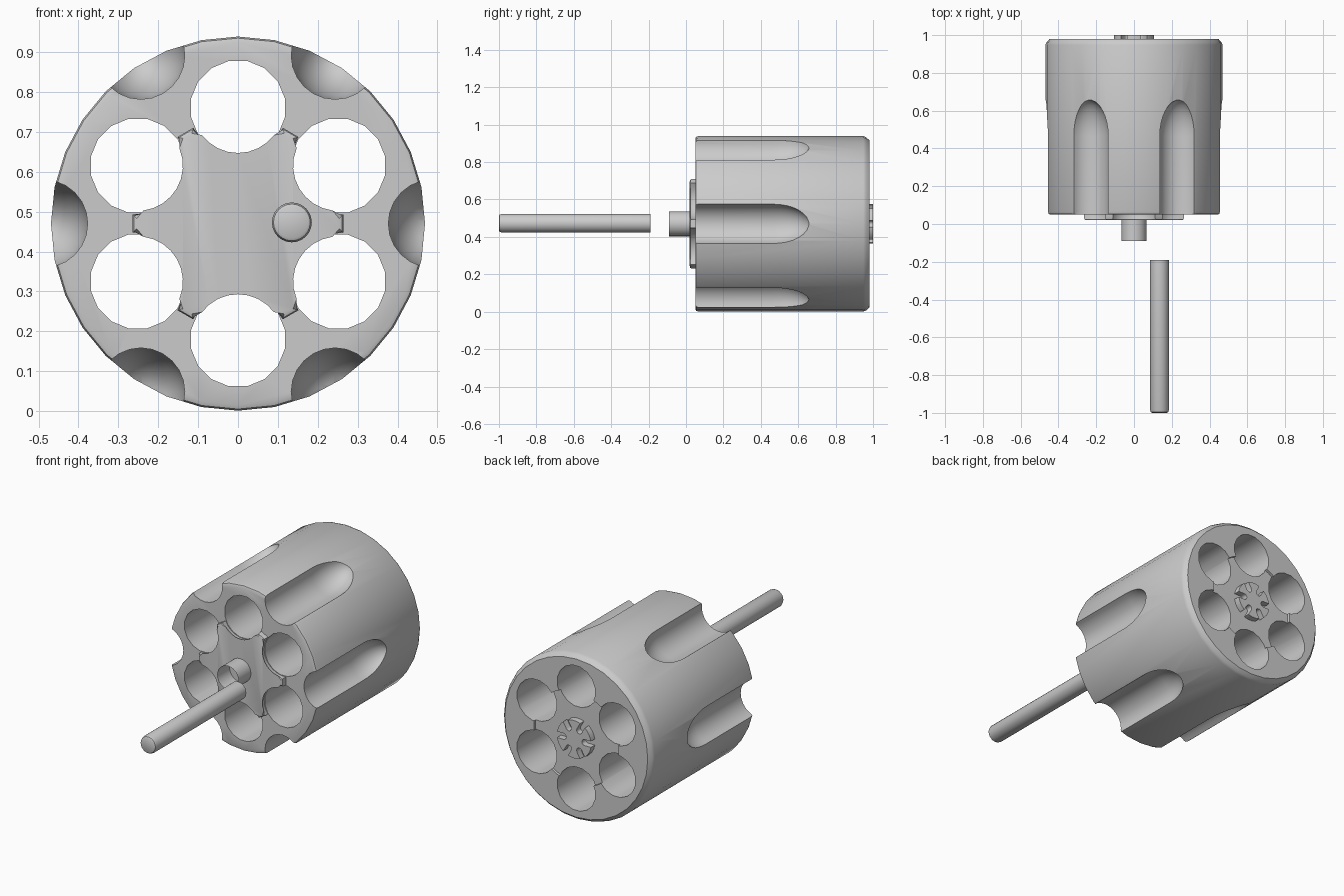
import bpy, bmesh
from math import sin, cos, pi, radians, acos, sqrt

if "Cube" in bpy.data.objects:
    bpy.data.objects.remove(bpy.data.objects["Cube"])

CZ = 0.47          # height of the main axis (which runs along y)
R = 0.469          # drum radius
HOLE_D, HOLE_R = 0.29, 0.12


def finish(name, bm, angle=35):
    bmesh.ops.recalc_face_normals(bm, faces=bm.faces)
    me = bpy.data.meshes.new(name)
    bm.to_mesh(me)
    bm.free()
    ob = bpy.data.objects.new(name, me)
    bpy.context.collection.objects.link(ob)
    smooth(ob, angle)
    return ob


def smooth(ob, angle=35):
    bpy.ops.object.select_all(action='DESELECT')
    ob.select_set(True)
    bpy.context.view_layer.objects.active = ob
    bpy.ops.object.shade_smooth_by_angle(angle=radians(angle))


def lathe(name, profile, n, cx=0.0, cz=CZ, phase=0.0, caps=(True, True)):
    """Rings of (radius, y) joined around a y-directed axis."""
    bm = bmesh.new()
    rings = [[bm.verts.new((cx + r * cos(phase + 2 * pi * i / n), y,
                            cz + r * sin(phase + 2 * pi * i / n)))
              for i in range(n)] for r, y in profile]
    for a, b in zip(rings, rings[1:]):
        for i in range(n):
            j = (i + 1) % n
            bm.faces.new((a[i], a[j], b[j], b[i]))
    if caps[0]:
        bm.faces.new(rings[0])
    if caps[1]:
        bm.faces.new(rings[-1])
    return finish(name, bm)


def prism(name, outline, y0, y1, bevel=0.0):
    """Outline in x/z around the main axis, extruded from y0 (front) to y1."""
    bm = bmesh.new()
    n = len(outline)
    f = [bm.verts.new((x, y0, CZ + z)) for x, z in outline]
    b = [bm.verts.new((x, y1, CZ + z)) for x, z in outline]
    bm.faces.new(f)
    bm.faces.new(b)
    for i in range(n):
        j = (i + 1) % n
        bm.faces.new((f[i], f[j], b[j], b[i]))
    if bevel:
        edges = [bm.edges.get((f[i], f[(i + 1) % n])) for i in range(n)]
        bmesh.ops.bevel(bm, geom=edges, offset=bevel, segments=2,
                        profile=0.5, affect='EDGES')
    return finish(name, bm)


def cut(ob, cutter):
    cutter.hide_render = True
    m = ob.modifiers.new("cut", 'BOOLEAN')
    m.operation, m.solver, m.object = 'DIFFERENCE', 'EXACT', cutter
    bpy.context.view_layer.objects.active = ob
    bpy.ops.object.modifier_apply(modifier=m.name)
    bpy.data.objects.remove(cutter, do_unlink=True)


# Drum with rounded front and back rims
drum = lathe("drum", [(R - 0.014, 0.05), (R - 0.004, 0.054), (R, 0.066),
                      (R, 0.948), (R - 0.006, 0.963), (R - 0.022, 0.98)], 32)

# Shallow round seat in the back face
cut(drum, lathe("seat_cutter", [(0.265, 0.965), (0.265, 1.1)], 48))

# Six bores and six round-ended flutes
flute = [(0.11, -0.1), (0.11, 0.465)]
flute += [(0.11 * cos(t * pi / 16), 0.465 + 0.195 * sin(t * pi / 16))
          for t in range(1, 8)] + [(0.004, 0.66)]
for k in range(6):
    a = radians(30 + 60 * k)
    cut(drum, lathe("bore_cutter", [(HOLE_R, -0.2), (HOLE_R, 1.2)], 16,
                    HOLE_D * cos(a), CZ + HOLE_D * sin(a), pi / 16))
    a = radians(60 * k)
    cut(drum, lathe("flute_cutter", flute, 24,
                    0.487 * cos(a), CZ + 0.487 * sin(a), a))
smooth(drum, 30)

# Six-armed star plate on the front, scooped around the bores
rs, arm = 0.123, 0.265
half = acos((HOLE_D ** 2 + rs ** 2 - arm ** 2) / (2 * HOLE_D * rs))
star = []
for k in range(6):
    h = radians(30 + 60 * k)
    for i in range(11):
        t = h + pi + half * (1 - i / 5)
        star.append((HOLE_D * cos(h) + rs * cos(t),
                     HOLE_D * sin(h) + rs * sin(t)))
prism("star_plate", star, 0.02, 0.055, 0.01)

# Slotted ratchet disc on the back
ro, ri, w = 0.107, 0.066, 0.017
ratchet = []
edge = sqrt(ro * ro - w * w)
for k in range(6):
    h = radians(60 * k)
    slot = [(edge, -w)]
    slot += [(ri - w * cos(t), w * sin(t))
             for t in [(-0.5 + i / 6) * pi for i in range(7)]]
    slot += [(edge, w)]
    slot += [(ro * cos(t), ro * sin(t))
             for t in [radians(60 * i / 5) for i in range(1, 5)]]
    ratchet += [(x * cos(h) - z * sin(h), x * sin(h) + z * cos(h))
                for x, z in slot]
prism("ratchet", ratchet, 0.955, 1.0)

# Open sleeve at the front centre and the separate rod in front of it
lathe("front_sleeve", [(0.067, -0.09), (0.067, 0.025)], 24, caps=(False, False))
lathe("ejector_rod", [(0.039, -1.0), (0.046, -0.996), (0.05, -0.985),
                      (0.05, -0.19)], 24, 0.135, 0.473, caps=(True, False))
